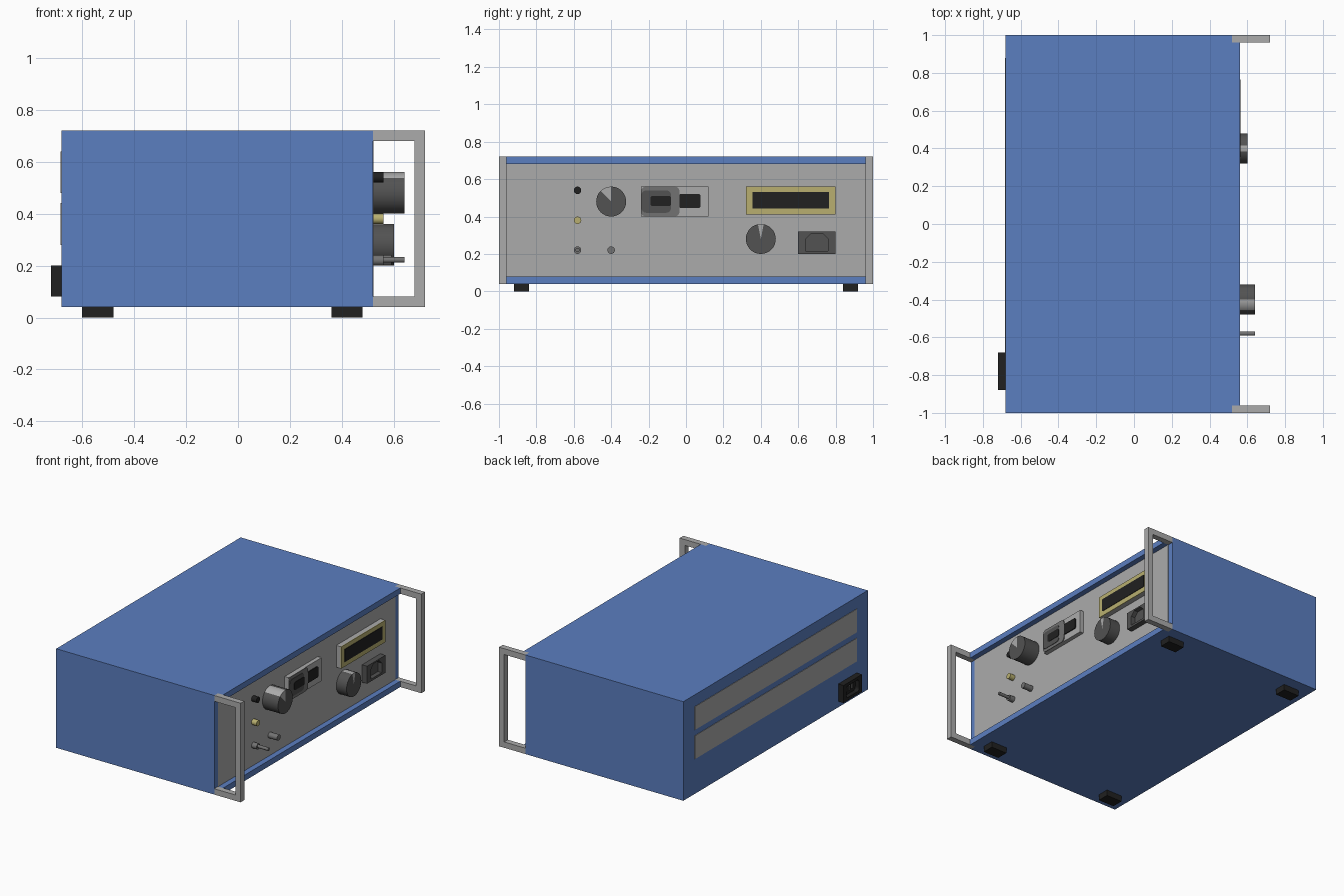
import bpy, bmesh, math
from mathutils import Matrix, Vector

if "Cube" in bpy.data.objects:
    bpy.data.objects.remove(bpy.data.objects["Cube"], do_unlink=True)


def material(name, rgb):
    m = bpy.data.materials.new(name)
    m.use_nodes = True
    color = (*rgb, 1)
    m.diffuse_color = color
    m.node_tree.nodes["Principled BSDF"].inputs["Base Color"].default_value = color
    return m


BLUE = material("blue_paint", (0.105, 0.21, 0.53))
GREY = material("light_grey_metal", (0.41, 0.41, 0.41))
MID = material("mid_grey_metal", (0.17, 0.17, 0.17))
DARK = material("dark_grey_plastic", (0.085, 0.085, 0.085))
BLACK = material("black_plastic", (0.015, 0.015, 0.015))
GOLD = material("dull_gold", (0.48, 0.43, 0.16))


def finish(name, bm, *mats):
    bmesh.ops.recalc_face_normals(bm, faces=bm.faces)
    mesh = bpy.data.meshes.new(name)
    bm.to_mesh(mesh)
    bm.free()
    for m in mats:
        mesh.materials.append(m)
    obj = bpy.data.objects.new(name, mesh)
    bpy.context.collection.objects.link(obj)
    return obj


def prism(name, outline, x0, x1, mat):
    """Extrude a (y, z) outline along x."""
    bm = bmesh.new()
    face = bm.faces.new([bm.verts.new((x0, y, z)) for y, z in outline])
    ext = bmesh.ops.extrude_face_region(bm, geom=[face])
    verts = [v for v in ext["geom"] if isinstance(v, bmesh.types.BMVert)]
    bmesh.ops.translate(bm, vec=(x1 - x0, 0, 0), verts=verts)
    return finish(name, bm, mat)


def rect(y0, y1, z0, z1):
    return [(y0, z0), (y1, z0), (y1, z1), (y0, z1)]


def rounded(y0, y1, z0, z1, r, steps=4):
    pts = []
    corners = [(y1 - r, z1 - r), (y0 + r, z1 - r), (y0 + r, z0 + r), (y1 - r, z0 + r)]
    for q, (cy, cz) in enumerate(corners):
        for i in range(steps + 1):
            a = (q + i / steps) * math.pi / 2
            pts.append((cy + r * math.cos(a), cz + r * math.sin(a)))
    return pts


def box(name, x0, x1, y0, y1, z0, z1, mat):
    return prism(name, rect(y0, y1, z0, z1), x0, x1, mat)


def cylinder(name, y, z, r, x0, x1, mat, pointer=None, width=0, sides=32):
    """Cylinder along x; an optional pointer wedge is coloured by angle."""
    bm = bmesh.new()
    place = Matrix.Translation(((x0 + x1) / 2, y, z)) @ Matrix.Rotation(math.pi / 2, 4, 'Y')
    bmesh.ops.create_cone(bm, cap_ends=True, cap_tris=True, segments=sides,
                          radius1=r, radius2=r, depth=x1 - x0, matrix=place)
    for f in bm.faces:
        f.smooth = len(f.verts) == 4
        c = f.calc_center_median()
        if pointer is not None:
            off = abs(math.degrees(math.atan2(c.z - z, c.y - y)) - pointer)
            f.material_index = int(off < width)
    for e in bm.edges:
        e.smooth = len({len(f.verts) for f in e.link_faces}) == 1
    return finish(name, bm, mat, GREY)


def recess(obj, outline, x0, x1):
    cutter = prism(obj.name + "_cutter", outline, x0, x1, DARK)
    cutter.hide_render = True
    cutter.hide_set(True)
    mod = obj.modifiers.new("recess", 'BOOLEAN')
    mod.operation = 'DIFFERENCE'
    mod.object = cutter
    mod.solver = 'EXACT'


FRONT = 0.52   # control panel plane

# Case with overhanging lips, control panel and side handles
box("case", -0.68, FRONT, -1, 1, 0.04, 0.72, BLUE)
for name, z in (("bottom_lip", 0.04), ("top_lip", 0.68)):
    box(name, FRONT, 0.56, -0.96, 0.96, z, z + 0.04, BLUE)
box("control_panel", 0.51, FRONT + 0.002, -0.96, 0.96, 0.08, 0.68, GREY)
for side, y in (("right", -1), ("left", 0.96)):
    box(side + "_handle_grip", 0.68, 0.72, y, y + 0.04, 0.04, 0.72, GREY)
    for end, z in (("lower", 0.04), ("upper", 0.68)):
        box(f"{side}_handle_{end}_arm", FRONT, 0.68, y, y + 0.04, z, z + 0.04, GREY)

# Feet
for x in (-0.60, 0.36):
    for y in (-0.92, 0.84):
        box("foot", x, x + 0.12, y, y + 0.08, 0, 0.04, BLACK)

# Rear vents and power inlet
for name, z in (("upper_vent", 0.48), ("lower_vent", 0.28)):
    box(name, -0.683, -0.67, -0.88, 0.88, z, z + 0.16, GREY)
inlet = box("power_inlet", -0.72, -0.68, -0.88, -0.68, 0.08, 0.20, BLACK)
recess(inlet, rounded(-0.85, -0.71, 0.10, 0.18, 0.02), -0.75, -0.69)
for y in (-0.81, -0.78, -0.75):
    box("inlet_pin", -0.70, -0.685, y - 0.005, y + 0.005, 0.125, 0.155, DARK)

# Knobs with pointer wedges
cylinder("upper_knob", -0.40, 0.48, 0.08, FRONT, 0.64, DARK, 113, 18)
cylinder("lower_knob", 0.40, 0.28, 0.08, FRONT, 0.60, DARK, 90, 15)

# Indicator, socket, toggle and push button
cylinder("black_indicator", -0.58, 0.54, 0.02, FRONT, 0.56, BLACK, sides=16)
cylinder("gold_connector", -0.58, 0.38, 0.02, FRONT, 0.56, GOLD, sides=16)
cylinder("toggle_base", -0.58, 0.22, 0.02, FRONT, 0.56, MID, sides=16)
cylinder("toggle_lever", -0.58, 0.222, 0.011, 0.56, 0.64, MID, sides=12)
cylinder("push_button", -0.40, 0.22, 0.02, FRONT, 0.59, MID, sides=16)

# Latch module
box("latch_plate", FRONT, 0.55, -0.24, 0.12, 0.40, 0.56, GREY)
prism("latch_body", rounded(-0.24, -0.035, 0.40, 0.56, 0.025), 0.55, 0.556, MID)
prism("latch_slide", rounded(-0.238, -0.08, 0.42, 0.54, 0.025), 0.556, 0.559, DARK)
prism("latch_slot", rounded(-0.19, -0.08, 0.455, 0.51, 0.012), 0.559, 0.562, BLACK)
prism("latch_window", rounded(-0.037, 0.078, 0.445, 0.52, 0.01), 0.55, 0.556, BLACK)

# Display
box("display_housing", FRONT, 0.555, 0.32, 0.80, 0.41, 0.56, GREY)
box("display_bezel", 0.555, 0.56, 0.32, 0.80, 0.41, 0.56, GOLD)
box("display_screen", 0.56, 0.563, 0.355, 0.765, 0.443, 0.53, BLACK)

# Outlet with an arched opening
outlet = box("outlet", FRONT, 0.56, 0.60, 0.80, 0.20, 0.32, DARK)
arch = [(0.64, 0.215), (0.76, 0.215), (0.76, 0.28), (0.73, 0.31), (0.67, 0.31), (0.64, 0.28)]
recess(outlet, arch, 0.53, 0.60)
